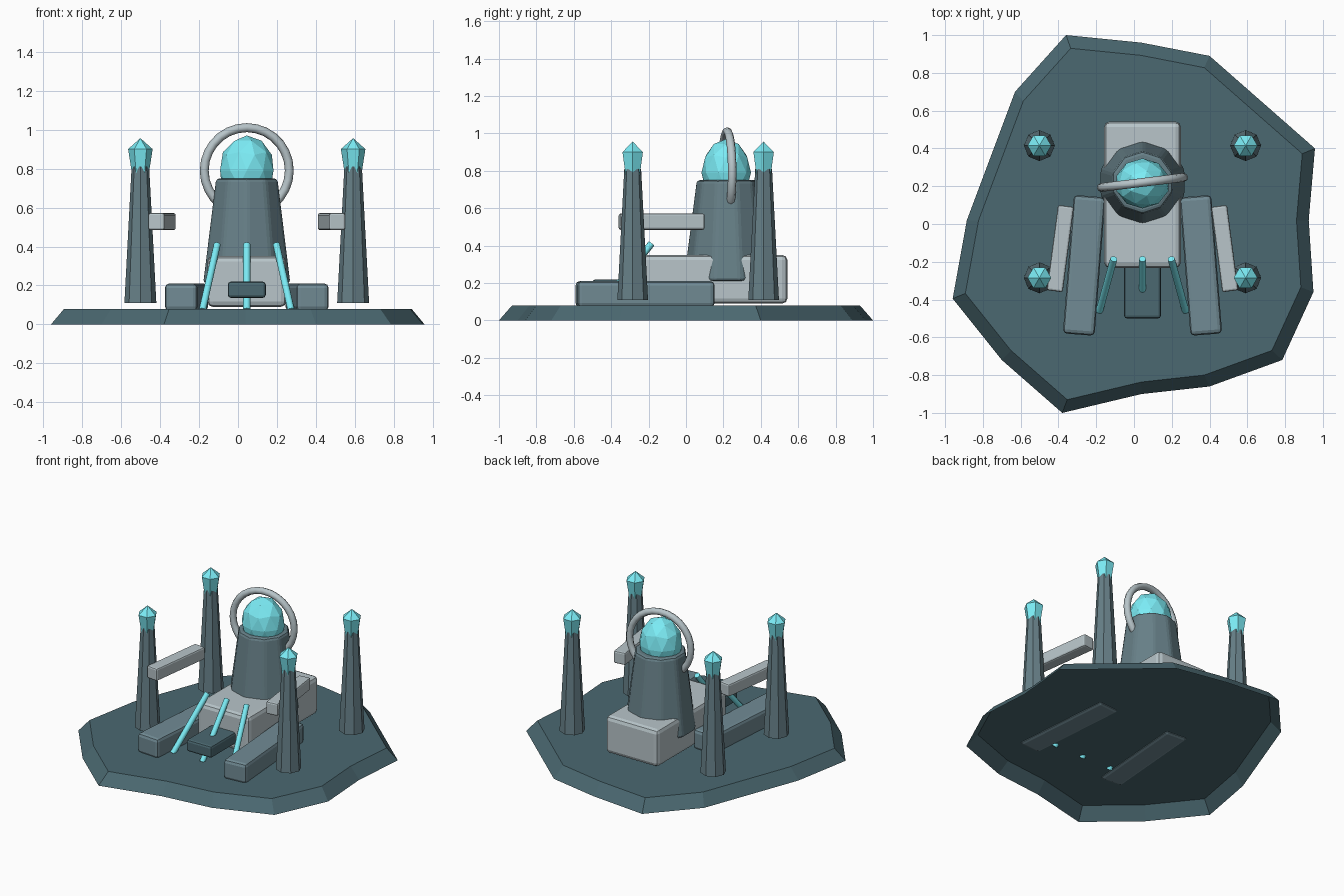
import bpy, bmesh, math
from mathutils import Matrix

if "Cube" in bpy.data.objects:
    bpy.data.objects.remove(bpy.data.objects["Cube"])

CX = 0.045  # symmetry axis of the machine


def material(name, rgb):
    m = bpy.data.materials.new(name)
    m.diffuse_color = (*rgb, 1)
    m.use_nodes = True
    m.node_tree.nodes["Principled BSDF"].inputs["Base Color"].default_value = m.diffuse_color
    return m


SLATE = material("slate", (0.07, 0.14, 0.165))
STEEL = material("steel", (0.165, 0.26, 0.30))
PILLAR = material("pillar_slate", (0.135, 0.215, 0.245))
PALE = material("pale_metal", (0.48, 0.56, 0.59))
GLOW = material("glow_cyan", (0.20, 0.84, 0.92))


def finish(name, bm, mat, bevel=0, loc=(0, 0, 0), rot_z=0):
    me = bpy.data.meshes.new(name)
    bm.to_mesh(me)
    bm.free()
    me.materials.append(mat)
    ob = bpy.data.objects.new(name, me)
    bpy.context.collection.objects.link(ob)
    ob.location, ob.rotation_euler.z = loc, rot_z
    if bevel:
        mod = ob.modifiers.new("bevel", 'BEVEL')
        mod.width, mod.segments, mod.limit_method = bevel, 2, 'ANGLE'
    return ob


def box(name, loc, size, mat, bevel, rot_z=0):
    bm = bmesh.new()
    bmesh.ops.create_cube(bm, size=1, matrix=Matrix.Diagonal((*size, 1)))
    return finish(name, bm, mat, bevel, loc, rot_z)


def loft(name, rings, mat, bevel=0, loc=(0, 0, 0), bottom=True):
    """Skin a stack of equal-length counter-clockwise point rings, lowest first."""
    bm = bmesh.new()
    vs = [[bm.verts.new(p) for p in r] for r in rings]
    n = len(vs[0])
    for a, b in zip(vs, vs[1:]):
        for i in range(n):
            j = (i + 1) % n
            bm.faces.new((a[i], a[j], b[j], b[i]))
    if bottom:
        bm.faces.new(vs[0][::-1])
    bm.faces.new(vs[-1])
    bmesh.ops.remove_doubles(bm, verts=bm.verts, dist=1e-5)
    return finish(name, bm, mat, bevel, loc)


def ngon(n, r, z, start=0):
    return [(r * math.cos(start + math.tau * i / n),
             r * math.sin(start + math.tau * i / n), z) for i in range(n)]


# Rocky base slab, open underneath
outline = [(-.36, 1), (.04, .96), (.40, .89), (.958, .40), (.925, .02), (.95, -.36),
           (.785, -.72), (.40, -.86), (.04, -.90), (-.38, -1), (-.70, -.72),
           (-.96, -.395), (-.885, .02), (-.63, .70)][::-1]
loft("base_slab", [[(x, y, 0) for x, y in outline],
                   [(x * .93, y * .93, .08) for x, y in outline]], SLATE, bottom=False)

# Central body, front drawer and tower
box("body", (CX, .155, .22), (.405, .775, .26), PALE, .028)
box("front_block", (CX, -.35, .178), (.195, .30, .083), SLATE, .015)
loft("tower", [ngon(10, .235, .21, math.pi / 2), ngon(10, .165, .75, math.pi / 2)],
     PILLAR, .018, (CX, .22, 0))

# Faceted dome
bm = bmesh.new()
bmesh.ops.create_icosphere(bm, subdivisions=2, radius=.144,
                           matrix=Matrix.Diagonal((1, .92, 1.25, 1)))
finish("dome", bm, GLOW, loc=(CX, .215, .79))

# Ring around the dome
bpy.ops.mesh.primitive_torus_add(major_radius=.22, minor_radius=.023, major_segments=28,
                                 minor_segments=8, location=(CX, .22, .79),
                                 rotation=(math.pi / 2, 0, math.radians(7)))
ring = bpy.context.object
ring.name = "dome_ring"
ring.data.materials.append(PALE)
bpy.ops.object.shade_smooth_by_angle(angle=math.radians(50))

# Mirrored side blocks and floating arms
for s, side in ((-1, "left"), (1, "right")):
    box(side + "_side_block", (CX + s * .309, -.219, .14), (.168, .735, .14), STEEL,
        .022, s * math.radians(4.5))
    box(side + "_arm", (CX + s * .435, -.13, .528), (.085, .455, .087), PALE,
        .011, s * math.radians(7.5))

# Sloping rods at the front
for s, side in ((-1, "left"), (0, "centre"), (1, "right")):
    top, bottom = (CX + s * .152, -.185, .41), (CX + s * .228, -.46, .072)
    cu = bpy.data.curves.new(side + "_rod", 'CURVE')
    cu.dimensions, cu.bevel_depth, cu.bevel_resolution = '3D', .019, 2
    cu.use_fill_caps = True
    sp = cu.splines.new('POLY')
    sp.points.add(1)
    sp.points[0].co, sp.points[1].co = (*top, 1), (*bottom, 1)
    cu.materials.append(GLOW)
    bpy.context.collection.objects.link(bpy.data.objects.new(side + "_rod", cu))

# Four pillars with crystal tips
for sx, side in ((-1, "left"), (1, "right")):
    for y, end in ((.415, "back"), (-.285, "front")):
        loc = (CX + sx * .546, y, 0)
        loft(f"{end}_{side}_pillar", [ngon(8, .082, .11), ngon(8, .045, .81)], PILLAR, 0, loc)
        loft(f"{end}_{side}_crystal", [ngon(6, .041, .76), ngon(6, .063, .90),
                                       ngon(6, .0001, .956)], GLOW, 0, loc)
